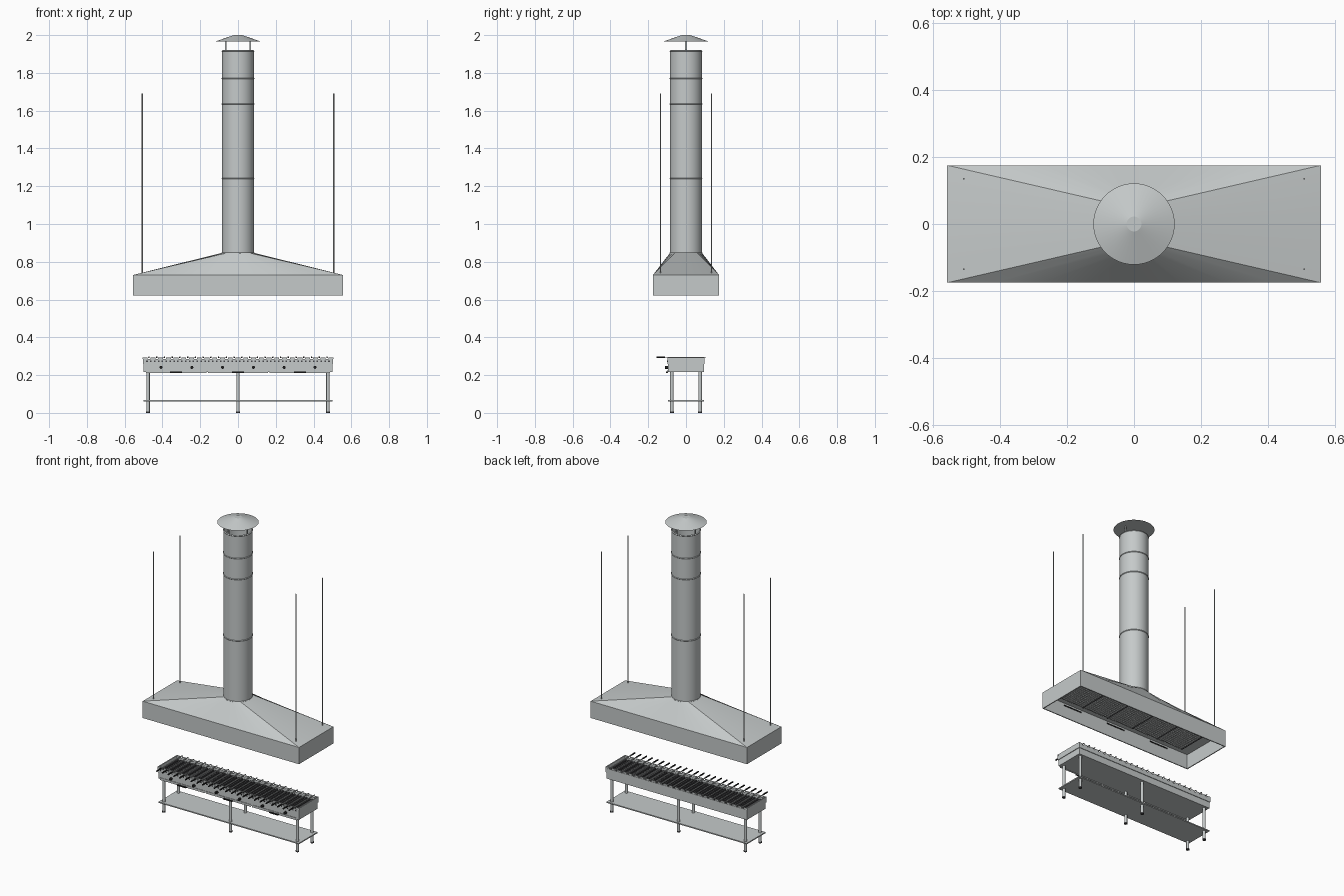
import bpy, bmesh, math
from mathutils import Matrix, Vector

old = bpy.data.objects.get("Cube")
if old:
    bpy.data.objects.remove(old, do_unlink=True)


def material(name, color):
    m = bpy.data.materials.new(name)
    m.use_nodes = True
    m.diffuse_color = (*color, 1)
    m.node_tree.nodes["Principled BSDF"].inputs["Base Color"].default_value = (*color, 1)
    return m


steel = material("brushed steel", (0.56, 0.59, 0.59))
dark = material("dark iron", (0.06, 0.06, 0.065))
black = material("black plastic", (0.015, 0.015, 0.015))


def box(bm, x0, x1, y0, y1, z0, z1):
    mid = Vector((x0 + x1, y0 + y1, z0 + z1)) / 2
    size = Matrix.Diagonal((x1 - x0, y1 - y0, z1 - z0, 1))
    bmesh.ops.create_cube(bm, size=1, matrix=Matrix.Translation(mid) @ size)


def walls(bm, x, y, z0, z_end, z_side, t):
    """Four walls of an open frame; the ends may be taller than the long sides."""
    for s in (-1, 1):
        box(bm, *sorted((s * x, s * (x - t))), -y, y, z0, z_end)
        box(bm, t - x, x - t, *sorted((s * y, s * (y - t))), z0, z_side)


def rod(bm, x, y, z0, z1, r, sides=12):
    bmesh.ops.create_cone(bm, cap_ends=True, segments=sides, radius1=r, radius2=r,
                          depth=z1 - z0, matrix=Matrix.Translation((x, y, (z0 + z1) / 2)))


def rod_y(bm, x, z, y0, y1, r, sides=8):
    turn = Matrix.Rotation(math.pi / 2, 4, 'X')
    bmesh.ops.create_cone(bm, cap_ends=True, segments=sides, radius1=r, radius2=r,
                          depth=y1 - y0, matrix=Matrix.Translation((x, (y0 + y1) / 2, z)) @ turn)


def finish(name, bm, mat, smooth=0):
    """Make the object; smooth is the sharp-edge angle in degrees."""
    bmesh.ops.recalc_face_normals(bm, faces=bm.faces[:])
    me = bpy.data.meshes.new(name)
    bm.to_mesh(me)
    bm.free()
    me.materials.append(mat)
    ob = bpy.data.objects.new(name, me)
    bpy.context.collection.objects.link(ob)
    if smooth:
        bpy.ops.object.select_all(action='DESELECT')
        ob.select_set(True)
        bpy.context.view_layer.objects.active = ob
        bpy.ops.object.shade_smooth_by_angle(angle=math.radians(smooth))


def lathe(name, profile, mat, sides=48):
    """Spin a closed (radius, z) profile about the z axis."""
    bm = bmesh.new()
    rings = [[bm.verts.new((r * math.cos(a), r * math.sin(a), z)) for r, z in profile]
             for a in (math.tau * i / sides for i in range(sides))]
    for i, ring in enumerate(rings):
        after = rings[(i + 1) % sides]
        for j in range(len(profile)):
            k = (j + 1) % len(profile)
            bm.faces.new((ring[j], after[j], after[k], ring[k]))
    finish(name, bm, mat, 12)


# Hood: open skirt, ceiling plate
HX, HY, DUCT = 0.557, 0.175, 0.085
bm = bmesh.new()
walls(bm, HX, HY, 0.622, 0.73, 0.73, 0.006)
box(bm, -HX + 0.006, HX - 0.006, -HY + 0.006, HY - 0.006, 0.716, 0.722)
finish("hood_skirt", bm, steel)

# Hood: rectangle-to-round transition
bm = bmesh.new()
lower, upper = [], []
corners = [(HX, -HY), (HX, HY), (-HX, HY), (-HX, -HY)]
STEPS = 8
for side in range(4):
    a, b = Vector(corners[side]), Vector(corners[(side + 1) % 4])
    for i in range(STEPS):
        p = a.lerp(b, i / STEPS)
        ang = math.pi / 2 * (side + i / STEPS - 0.5)
        lower.append(bm.verts.new((p.x, p.y, 0.73)))
        upper.append(bm.verts.new((DUCT * math.cos(ang), DUCT * math.sin(ang), 0.847)))
for i in range(len(lower)):
    k = (i + 1) % len(lower)
    bm.faces.new((lower[i], lower[k], upper[k], upper[i]))
finish("hood_transition", bm, steel, 35)

# Grease filters under the hood
FX, FY, PANELS = 0.475, 0.13, 5
bm = bmesh.new()
box(bm, -FX, FX, -FY, FY, 0.711, 0.716)
finish("filter_panels", bm, steel)
bm = bmesh.new()
for i in range(60):
    x = -FX + 2 * FX * (i + 0.5) / 60
    box(bm, x - 0.003, x + 0.003, -FY, FY, 0.707, 0.711)
for i in range(16):
    y = -FY + 2 * FY * (i + 0.5) / 16
    box(bm, -FX, FX, y - 0.003, y + 0.003, 0.7075, 0.7115)
finish("filter_mesh", bm, steel)
bm = bmesh.new()
for i in range(PANELS + 1):
    x = -FX + 2 * FX * i / PANELS
    box(bm, x - 0.0025, x + 0.0025, -FY, FY, 0.705, 0.711)
finish("filter_dividers", bm, dark)

# Slots on the inner front wall
bm = bmesh.new()
for x in (-0.33, 0, 0.33):
    box(bm, x - 0.065, x + 0.065, -HY + 0.006, -HY + 0.009, 0.698, 0.705)
finish("hood_slots", bm, black)

# Duct, joint beads and rain cap
lathe("duct", [(DUCT, 0.845), (DUCT, 1.918), (DUCT - 0.004, 1.918), (DUCT - 0.004, 0.845)], steel)
for n, z in enumerate((0.847, 1.24, 1.635, 1.77, 1.915)):
    lathe(f"duct_bead_{n + 1}", [(DUCT - 0.002, z - 0.005), (DUCT + 0.003, z),
                                 (DUCT - 0.002, z + 0.005)], steel)
bm = bmesh.new()
bmesh.ops.create_cone(bm, cap_ends=True, segments=48, radius1=0.121, radius2=0.022, depth=0.034,
                      matrix=Matrix.Translation((0, 0, 1.983)))
finish("rain_cap", bm, steel, 12)
bm = bmesh.new()
for s in (-1, 1):
    box(bm, s * 0.065 - 0.003, s * 0.065 + 0.003, -0.004, 0.004, 1.87, 1.97)
    box(bm, *sorted((s * 0.065, s * 0.083)), -0.004, 0.004, 1.87, 1.878)
finish("cap_supports", bm, steel)

# Hanging rods
bm = bmesh.new()
for x in (-0.507, 0.507):
    for y in (-0.135, 0.135):
        rod(bm, x, y, 0.73, 1.69, 0.0028, 8)
finish("hanging_rods", bm, steel, 50)

# Grill body and open fire tray
GX, GY = 0.5, 0.095
bm = bmesh.new()
box(bm, -GX, GX, -GY, GY, 0.217, 0.258)
walls(bm, GX + 0.004, GY + 0.004, 0.258, 0.294, 0.284, 0.006)
finish("grill_body", bm, steel)
bm = bmesh.new()
box(bm, -GX, GX, -GY, GY, 0.258, 0.263)
for i in range(48):
    x = -GX + 2 * GX * (i + 0.5) / 48
    box(bm, x - 0.005, x + 0.005, -GY + 0.006, GY - 0.006, 0.263, 0.274)
finish("fire_bed", bm, dark)

# Notched skewer rests along both long edges
COUNT = 24
bm = bmesh.new()
for s in (-1, 1):
    for i in range(COUNT + 1):
        x = (i - COUNT / 2) * 0.041
        box(bm, x - 0.013, x + 0.013, s * GY - 0.002, s * GY + 0.002, 0.284, 0.294)
finish("skewer_rests", bm, steel)
bm = bmesh.new()
for i in range(COUNT * 2):
    x = (i - COUNT + 0.5) * 0.0205
    box(bm, x - 0.004, x + 0.004, -GY - 0.0055, -GY - 0.004, 0.27, 0.277)
finish("vent_holes", bm, dark)

# Skewers with handles
blades, handles = bmesh.new(), bmesh.new()
for i in range(COUNT):
    x = (i - (COUNT - 1) / 2) * 0.041
    box(blades, x - 0.003, x + 0.003, -0.115, 0.107, 0.292, 0.296)
    rod_y(handles, x, 0.294, -0.155, -0.11, 0.0045)
finish("skewer_blades", blades, steel)
finish("skewer_handles", handles, black, 50)

# Control knobs, drawer fronts and pulls
knobs, drawers, pulls = bmesh.new(), bmesh.new(), bmesh.new()
for i in range(6):
    rod_y(knobs, (i - 2.5) * 0.163, 0.241, -0.11, -GY, 0.008, 16)
for x in (-0.328, 0, 0.328):
    box(drawers, x - 0.16, x + 0.16, -GY - 0.003, -GY, 0.212, 0.226)
    box(pulls, x - 0.032, x + 0.032, -0.107, -GY - 0.003, 0.212, 0.218)
finish("control_knobs", knobs, black, 35)
finish("drawer_fronts", drawers, steel)
finish("drawer_pulls", pulls, black)

# Legs, feet and lower shelf
legs, feet = bmesh.new(), bmesh.new()
for x in (-0.476, 0, 0.476):
    for y in (-0.075, 0.075):
        rod(legs, x, y, 0.008, 0.217, 0.009, 16)
        rod(feet, x, y, 0, 0.008, 0.0105, 16)
finish("legs", legs, steel, 35)
finish("feet", feet, dark, 35)
bm = bmesh.new()
box(bm, -GX, GX, -GY, GY, 0.06, 0.067)
finish("lower_shelf", bm, steel)
